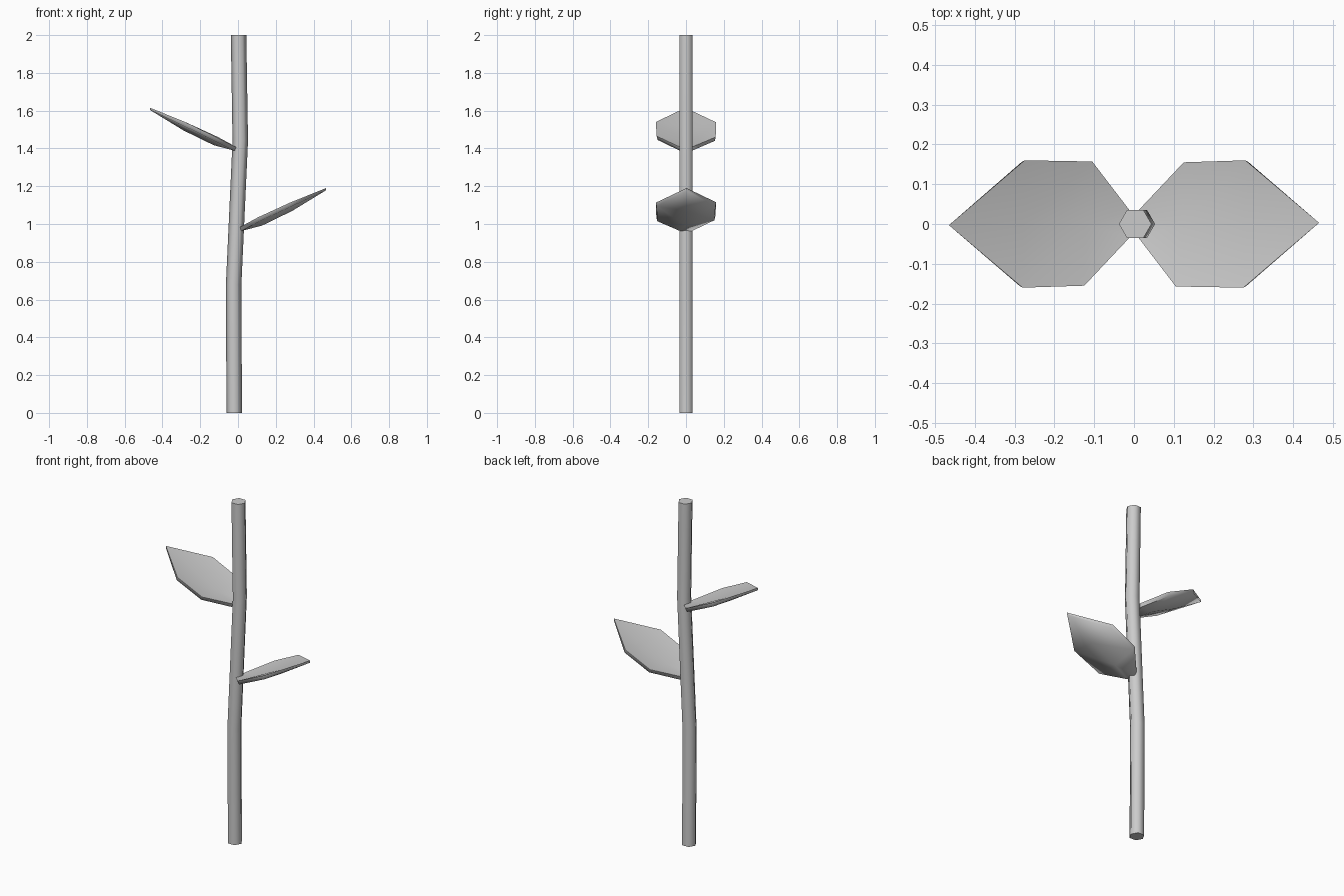
import bpy
import math

if "Cube" in bpy.data.objects:
    bpy.data.objects.remove(bpy.data.objects["Cube"])


def make(name, verts, faces):
    mesh = bpy.data.meshes.new(name)
    mesh.from_pydata(verts, [], faces)
    mesh.update()
    ob = bpy.data.objects.new(name, mesh)
    bpy.context.collection.objects.link(ob)
    bpy.context.view_layer.objects.active = ob
    for o in bpy.context.selected_objects:
        o.select_set(False)
    ob.select_set(True)
    bpy.ops.object.shade_smooth_by_angle(angle=math.radians(75))
    return ob


# Stem: six-sided tube with two gentle bends
path = [(-0.02, 0.0), (-0.023, 0.68), (0.012, 1.44), (0.003, 2.0)]
R = 0.041
verts = [(x + R * math.cos(i * math.pi / 3), R * math.sin(i * math.pi / 3), z)
         for x, z in path for i in range(6)]
faces = [(r * 6 + i, r * 6 + (i + 1) % 6, r * 6 + 6 + (i + 1) % 6, r * 6 + 6 + i)
         for r in range(3) for i in range(6)]
faces += [tuple(range(5, -1, -1)), tuple(range(18, 24))]
make("stem", verts, faces)


# Leaf: dished six-sided blade, thicker in the middle than at the rim
# rim outline (x, y, z) and the sunken midrib
RIM = [(0.01, -0.033, 0.983), (0.105, -0.157, 1.035), (0.275, -0.16, 1.113),
       (0.465, 0.003, 1.19), (0.28, 0.16, 1.115), (0.125, 0.155, 1.04),
       (0.01, 0.033, 0.983)]
RIB = [(0.12, 0.0, 1.012), (0.28, 0.0, 1.09)]
TOP = [(0, 1, 7), (1, 2, 8, 7), (2, 3, 8), (3, 4, 8), (4, 5, 7, 8), (5, 6, 7), (6, 0, 7)]
T = 0.02   # blade thickness


def leaf(name, side, dz):
    n = len(RIM) + len(RIB)
    top = RIM + RIB
    low = [(x + 0.4 * T * (x < 0.4), y * 0.97, z - T * (0.6 if x > 0.4 else 1)) for x, y, z in top]
    pts = [(side * x, side * y, z + dz) for x, y, z in top + low]
    fs = TOP + [tuple(i + n for i in reversed(f)) for f in TOP]
    fs += [(i, i + n, (i + 1) % 7 + n, (i + 1) % 7) for i in range(7)]
    return make(name, pts, fs)


leaf("lower_leaf", 1, 0.0)
leaf("upper_leaf", -1, 0.425)
